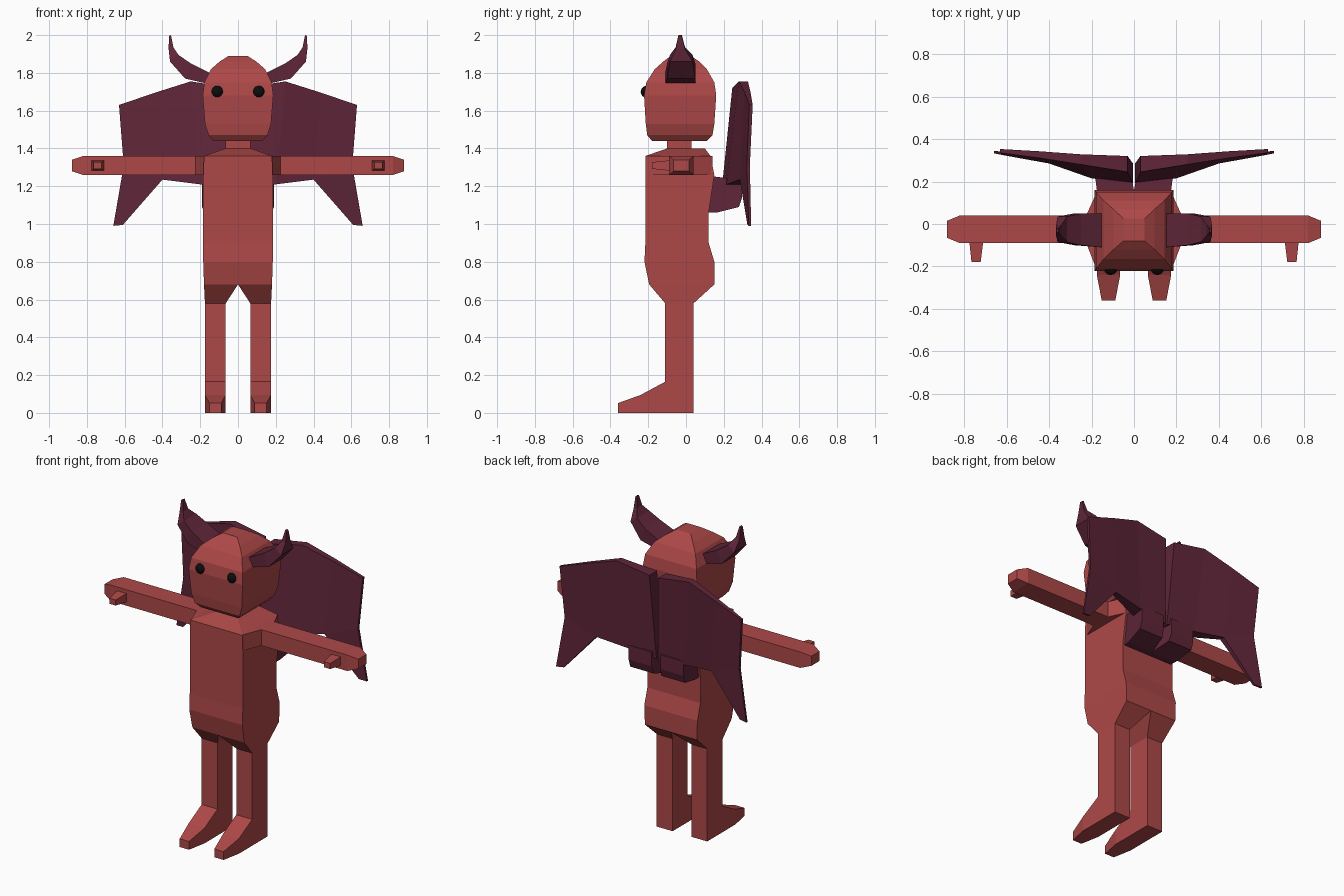
import bpy, bmesh

if "Cube" in bpy.data.objects:
    bpy.data.objects.remove(bpy.data.objects["Cube"])


def material(name, rgb):
    m = bpy.data.materials.new(name)
    m.diffuse_color = (*rgb, 1)
    m.use_nodes = True
    m.node_tree.nodes["Principled BSDF"].inputs["Base Color"].default_value = m.diffuse_color
    return m


RED = material("red_skin", (0.42, 0.064, 0.064))
PURPLE = material("dark_purple", (0.115, 0.019, 0.040))
BLACK = material("black", (0.004, 0.004, 0.004))


def finish(name, bm, mat, mirror):
    bmesh.ops.recalc_face_normals(bm, faces=bm.faces)
    me = bpy.data.meshes.new(name)
    bm.to_mesh(me)
    bm.free()
    me.materials.append(mat)
    ob = bpy.data.objects.new(name, me)
    bpy.context.collection.objects.link(ob)
    if mirror:
        mod = ob.modifiers.new("mirror", 'MIRROR')
        mod.use_mirror_merge = False
    return ob


def loft(name, rings, mat, mirror=False):
    """Skin a row of equal-length rings and cap both ends."""
    bm = bmesh.new()
    vs = [[bm.verts.new(p) for p in r] for r in rings]
    n = len(vs[0])
    for a, b in zip(vs, vs[1:]):
        for i in range(n):
            j = (i + 1) % n
            bm.faces.new((a[i], a[j], b[j], b[i]))
    bm.faces.new(vs[0])
    bm.faces.new(vs[-1])
    return finish(name, bm, mat, mirror)


def rect_z(z, x0, x1, y0, y1):
    return [(x0, y0, z), (x1, y0, z), (x1, y1, z), (x0, y1, z)]


def rect_x(x, y0, y1, z0, z1):
    return [(x, y0, z0), (x, y1, z0), (x, y1, z1), (x, y0, z1)]


def rect_y(y, x0, x1, z0, z1):
    return [(x0, y, z0), (x1, y, z0), (x1, y, z1), (x0, y, z1)]


# Torso: z, half width, front, back
torso = [(0.68, 0.18, -0.195, 0.15), (0.80, 0.184, -0.22, 0.15),
         (0.90, 0.184, -0.215, 0.12), (1.06, 0.184, -0.215, 0.12),
         (1.26, 0.184, -0.215, 0.15), (1.36, 0.18, -0.215, 0.13),
         (1.40, 0.068, -0.10, 0.10)]
loft("torso", [rect_z(z, -w, w, a, b) for z, w, a, b in torso], RED)
loft("neck", [rect_z(z, -0.065, 0.065, -0.10, 0.03) for z in (1.39, 1.46)], RED)

# Head
head = [(1.44, 0.13, -0.18, 0.11), (1.47, 0.155, -0.205, 0.14),
        (1.53, 0.175, -0.213, 0.15), (1.68, 0.187, -0.222, 0.16),
        (1.75, 0.178, -0.21, 0.15), (1.82, 0.143, -0.165, 0.11),
        (1.86, 0.097, -0.12, 0.07), (1.89, 0.05, -0.08, 0.025)]
loft("head", [rect_z(z, -w, w, a, b) for z, w, a, b in head], RED)

# Eyes
for s, side in ((-1, "right"), (1, "left")):
    bpy.ops.mesh.primitive_uv_sphere_add(segments=16, ring_count=10, radius=0.032,
                                         location=(s * 0.11, -0.208, 1.70))
    eye = bpy.context.object
    eye.name = side + "_eye"
    eye.data.materials.append(BLACK)
    bpy.ops.object.shade_smooth()

# Hips and legs, splitting below the torso
loft("legs", [rect_z(0.68, 0.0, 0.18, -0.195, 0.15),
              rect_z(0.58, 0.065, 0.175, -0.11, 0.04),
              rect_z(0.0, 0.065, 0.175, -0.11, 0.04)], RED, True)
loft("feet", [rect_y(-0.11, 0.065, 0.175, 0, 0.165),
              rect_y(-0.24, 0.065, 0.175, 0, 0.095),
              rect_y(-0.36, 0.088, 0.152, 0, 0.052)], RED, True)

# Arms with flared shoulders, plus thumbs
loft("arms", [rect_x(0.18, -0.205, 0.14, 1.26, 1.36),
              rect_x(0.225, -0.09, 0.04, 1.26, 1.36),
              rect_x(0.82, -0.09, 0.04, 1.26, 1.36),
              rect_x(0.88, -0.065, 0.015, 1.28, 1.34)], RED, True)
loft("thumbs", [rect_y(-0.085, 0.71, 0.775, 1.282, 1.337),
                rect_y(-0.18, 0.722, 0.765, 1.292, 1.327)], RED, True)

# Horns: lower point, upper point, front, back
horn = [((0.15, 1.74), (0.15, 1.80), -0.11, 0.05),
        ((0.28, 1.77), (0.25, 1.85), -0.10, 0.05),
        ((0.36, 1.86), (0.315, 1.895), -0.085, 0.035),
        ((0.367, 1.925), (0.342, 1.935), -0.055, -0.005),
        ((0.366, 1.995), (0.355, 2.0), -0.04, -0.022)]
loft("horns", [[(l[0], a, l[1]), (l[0], b, l[1]), (u[0], b, u[1]), (u[0], a, u[1])]
               for l, u, a, b in horn], PURPLE, True)

# Wing roots on the back
loft("wing_roots", [rect_y(0.11, 0.0, 0.17, 1.06, 1.26),
                    rect_y(0.16, 0.0, 0.175, 1.06, 1.25),
                    rect_y(0.28, 0.025, 0.19, 1.09, 1.235),
                    rect_y(0.297, 0.03, 0.19, 1.14, 1.23)], PURPLE, True)

# Wings: x, z, front surface, back surface
pts = [(0.03, 1.72, 0.245, 0.32), (0.25, 1.755, 0.28, 0.328),
       (0.44, 1.695, 0.31, 0.342), (0.63, 1.63, 0.335, 0.353),
       (0.605, 1.31, 0.322, 0.338), (0.40, 1.235, 0.285, 0.318),
       (0.20, 1.21, 0.215, 0.295), (0.005, 1.19, 0.19, 0.285),
       (0.61, 0.995, 0.325, 0.338), (0.66, 0.99, 0.333, 0.345)]
quads = [(0, 1, 6, 7), (1, 2, 5, 6), (2, 3, 4, 5), (5, 4, 9, 8)]
bm = bmesh.new()
front = [bm.verts.new((x, a, z)) for x, z, a, b in pts]
back = [bm.verts.new((x, b, z)) for x, z, a, b in pts]
edges = {(q[i], q[(i + 1) % 4]) for q in quads for i in range(4)}
for q in quads:
    bm.faces.new([front[i] for i in q])
    bm.faces.new([back[i] for i in reversed(q)])
for i, j in sorted(edges):
    if (j, i) not in edges:
        bm.faces.new((front[j], front[i], back[i], back[j]))
finish("wings", bm, PURPLE, True)
